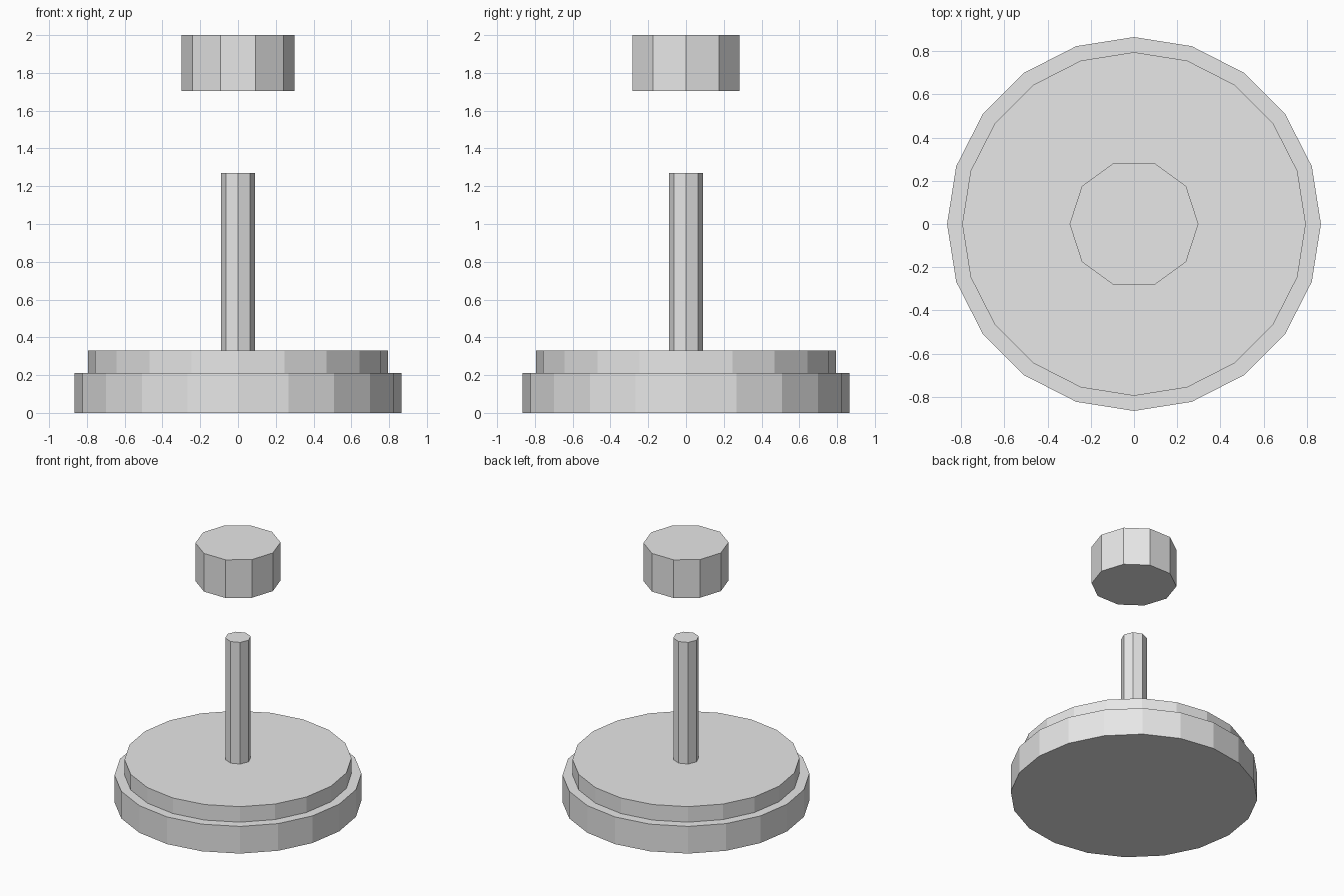
import bpy
from math import pi

if "Cube" in bpy.data.objects:
    bpy.data.objects.remove(bpy.data.objects["Cube"], do_unlink=True)

# Single plain grey material
grey = bpy.data.materials.new("light_grey")
grey.use_nodes = True
colour = (0.8, 0.8, 0.8, 1)
grey.diffuse_color = colour
grey.node_tree.nodes["Principled BSDF"].inputs["Base Color"].default_value = colour


def disc(name, sides, radius, bottom, top, turn=0):
    """Flat-sided upright cylinder between two heights."""
    bpy.ops.mesh.primitive_cylinder_add(
        vertices=sides, radius=radius, depth=top - bottom,
        location=(0, 0, (bottom + top) / 2), rotation=(0, 0, turn))
    part = bpy.context.object
    part.name = name
    part.data.materials.append(grey)
    return part


# Stepped base
disc("base_lower", 20, 0.865, 0, 0.21)
disc("base_upper", 20, 0.795, 0.21, 0.33)

# Thin post standing on the base
disc("post", 8, 0.09, 0.33, 1.27)

# Floating cap, with corners on the x axis
disc("floating_cap", 10, 0.298, 1.705, 2.0, pi / 2)
